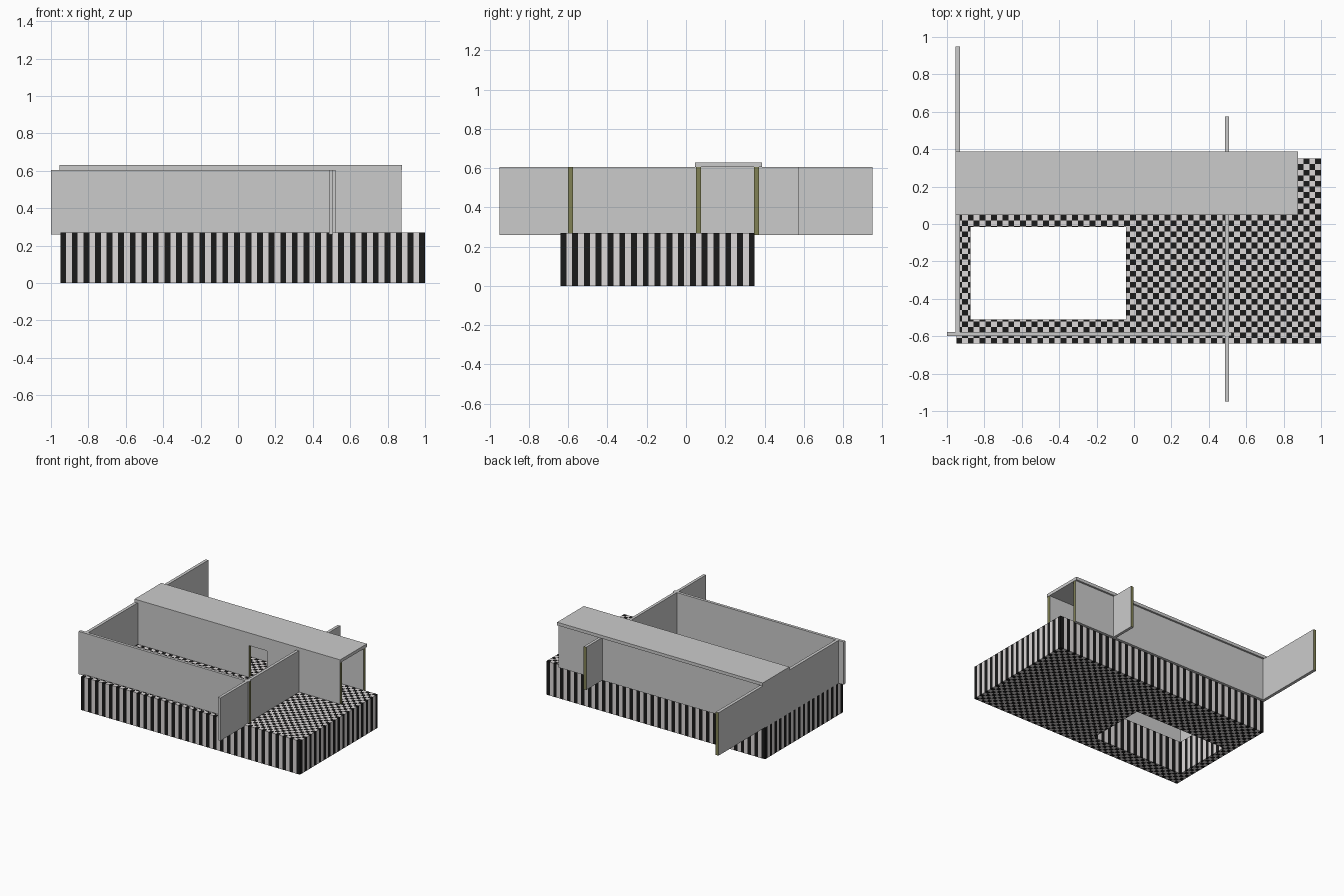
import bpy, bmesh
from mathutils import Vector

if "Cube" in bpy.data.objects:
    bpy.data.objects.remove(bpy.data.objects["Cube"])


def material(name, rgb):
    m = bpy.data.materials.new(name)
    m.diffuse_color = (*rgb, 1)
    m.use_nodes = True
    m.node_tree.nodes["Principled BSDF"].inputs["Base Color"].default_value = m.diffuse_color
    return m


GREY = material("wall_grey", (0.8, 0.8, 0.8))
OLIVE = material("wall_end_olive", (0.22, 0.22, 0.09))
PALE = material("tile_pale", (0.72, 0.69, 0.69))
BLACK = material("tile_black", (0.01, 0.01, 0.01))


def add_box(bm, x, y, z):
    verts = bmesh.ops.create_cube(bm, size=1)["verts"]
    for v in verts:
        v.co = Vector([r[0] if c < 0 else r[1] for c, r in zip(v.co, (x, y, z))])


def finish(name, bm, mats):
    me = bpy.data.meshes.new(name)
    bmesh.ops.recalc_face_normals(bm, faces=bm.faces)
    bm.normal_update()
    bm.to_mesh(me)
    bm.free()
    for m in mats:
        me.materials.append(m)
    ob = bpy.data.objects.new(name, me)
    bpy.context.collection.objects.link(ob)
    return ob


def profile_slab(bm, outline, depth):
    """Extrude a flat outline along the depth vector."""
    face = bm.faces.new([bm.verts.new(p) for p in outline])
    ext = bmesh.ops.extrude_face_region(bm, geom=[face])["geom"]
    bmesh.ops.translate(bm, vec=depth,
                        verts=[g for g in ext if isinstance(g, bmesh.types.BMVert)])
    bmesh.ops.recalc_face_normals(bm, faces=bm.faces)
    bm.normal_update()


Z0, Z1, ROOF = 0.26, 0.605, 0.63


def wall(name, x, y):
    """Thin wall with olive faces on its +x or +y end."""
    bm = bmesh.new()
    add_box(bm, x, y, (Z0, Z1))
    bm.normal_update()
    axis = 0 if x[1] - x[0] > y[1] - y[0] else 1
    for f in bm.faces:
        f.material_index = int(f.normal[axis] > 0.9)
    return finish(name, bm, [GREY, OLIVE])


# Tiled base with the open pool shaft
X0, X1, Y0, Y1, TOP = -0.95, 1.0, -0.64, 0.35, 0.27
PX, PY = (-0.875, -0.042), (-0.51, -0.015)
NX, NY = 63, 33
bm = bmesh.new()
add_box(bm, (X0, X1), (Y0, Y1), (0, TOP))


def cut(co, no):
    bmesh.ops.bisect_plane(bm, geom=bm.verts[:] + bm.edges[:] + bm.faces[:],
                           plane_co=co, plane_no=no)


for p in PX:
    cut((p, 0, 0), (1, 0, 0))
for p in PY:
    cut((0, p, 0), (0, 1, 0))
shaft = [f for f in bm.faces if abs(f.normal.z) > 0.5
         and PX[0] < f.calc_center_median().x < PX[1]
         and PY[0] < f.calc_center_median().y < PY[1]]
rims = list({e for f in shaft for e in f.edges})
bmesh.ops.delete(bm, geom=shaft, context="FACES_ONLY")
bmesh.ops.bridge_loops(bm, edges=rims)
bmesh.ops.recalc_face_normals(bm, faces=bm.faces)
sx, sy = (X1 - X0) / NX, (Y1 - Y0) / NY
for i in range(1, NX):
    cut((X0 + i * sx, 0, 0), (1, 0, 0))
for i in range(1, NY):
    cut((0, Y0 + i * sy, 0), (0, 1, 0))
bm.normal_update()
for f in bm.faces:
    c = f.calc_center_median() - f.normal * 0.001
    f.material_index = (int((c.x - X0) / sx) + int((c.y - Y0) / sy) + 1) % 2
finish("tiled_base", bm, [PALE, BLACK])

# Free-standing thin walls
wall("front_wall", (-1.0, 0.52), (-0.6, -0.577))
wall("left_wall", (-0.955, -0.93), (-0.577, 0.95))
wall("right_wall", (0.486, 0.509), (-0.95, 0.575))
wall("back_wall", (-0.93, 0.875), (0.347, 0.372))

# Middle wall with a doorway, drawn as a profile
bm = bmesh.new()
d0, d1, dz = 0.06, 0.22, 0.525
outline = [(-0.93, Z0), (d0, Z0), (d0, dz), (d1, dz), (d1, Z0),
           (0.875, Z0), (0.875, Z1), (-0.93, Z1)]
profile_slab(bm, [(x, 0.052, z) for x, z in outline], (0, 0.025, 0))
for f in bm.faces:
    f.material_index = int(f.normal.x > 0.9)
finish("doorway_wall", bm, [GREY, OLIVE])

# Flat roof over the corridor
bm = bmesh.new()
add_box(bm, (-0.955, 0.878), (0.047, 0.387), (Z1, ROOF))
finish("roof_slab", bm, [GREY])
